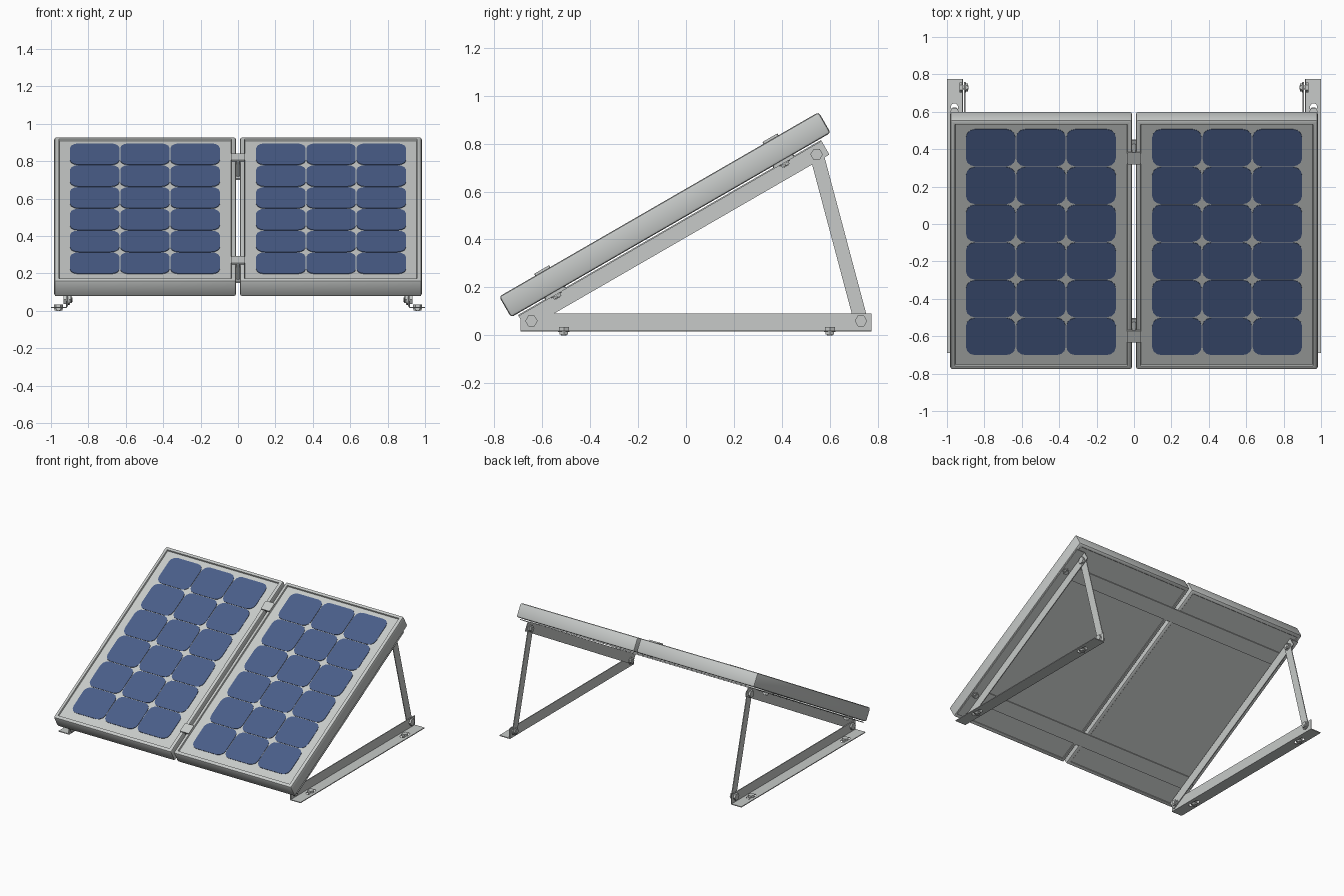
import bpy, bmesh
from math import radians, pi, cos, sin, atan2
from mathutils import Matrix, Vector

cube = bpy.data.objects.get("Cube")
if cube:
    bpy.data.objects.remove(cube, do_unlink=True)


def material(name, rgb):
    m = bpy.data.materials.new(name)
    m.use_nodes = True
    m.diffuse_color = (*rgb, 1)
    m.node_tree.nodes["Principled BSDF"].inputs["Base Color"].default_value = (*rgb, 1)
    return m


METAL = material("light grey metal", (0.57, 0.59, 0.58))
CELL = material("cell blue", (0.068, 0.112, 0.25))

I = Matrix.Identity(4)
FLIP = Matrix.Scale(-1, 4, (1, 0, 0))
ALONG_Y = Matrix(((1, 0, 0), (0, 0, 1), (0, 1, 0))).to_4x4()   # profile in x,z
ALONG_X = Matrix(((0, 0, 1), (1, 0, 0), (0, 1, 0))).to_4x4()   # profile in y,z
# Sloped frame: x across, y up the slope, z out of the glass
TILT = Matrix.Translation((0, -0.73, 0.075)) @ Matrix.Rotation(radians(30), 4, 'X')


def finish(name, bm, mat):
    bmesh.ops.recalc_face_normals(bm, faces=bm.faces)
    me = bpy.data.meshes.new(name)
    bm.to_mesh(me)
    bm.free()
    me.materials.append(mat)
    ob = bpy.data.objects.new(name, me)
    bpy.context.collection.objects.link(ob)
    return ob


def add_prism(bm, pts, lo, hi, mat=I):
    """Extrude a flat outline from lo to hi, then place it with a matrix."""
    a, b = [[bm.verts.new(mat @ Vector((x, y, h))) for x, y in pts] for h in (lo, hi)]
    bm.faces.new(a)
    bm.faces.new(b)
    for i in range(len(a)):
        j = (i + 1) % len(a)
        bm.faces.new((a[i], a[j], b[j], b[i]))


def prism(name, pts, lo, hi, mat=I):
    bm = bmesh.new()
    add_prism(bm, pts, lo, hi, mat)
    return finish(name, bm, METAL)


def rounded(cx, cy, w, h, r, seg):
    """Rectangle outline with rounded corners."""
    pts = []
    for k, (sx, sy) in enumerate(((1, 1), (-1, 1), (-1, -1), (1, -1))):
        for i in range(seg + 1):
            t = (k + i / seg) * pi / 2
            pts.append((cx + sx * (w / 2 - r) + r * cos(t), cy + sy * (h / 2 - r) + r * sin(t)))
    return pts


def ring(cx, cy, r, n):
    return [(cx + r * cos(2 * pi * i / n), cy + r * sin(2 * pi * i / n)) for i in range(n)]


def angle_profile(x, x_out, top, bottom, t, flange_top):
    """L-shaped outline: upright at x, flange reaching out to x_out."""
    if flange_top:
        return [(x, bottom), (x + t, bottom), (x + t, top - t), (x_out, top - t), (x_out, top), (x, top)]
    return [(x, bottom), (x_out, bottom), (x_out, bottom + t), (x + t, bottom + t), (x + t, top), (x, top)]


def bolt(name, cx, cy, inner, outer, mat, r=0.026):
    """Hex head beyond outer, washer and nut beyond inner, shank between."""
    bm = bmesh.new()
    head = 0.014
    add_prism(bm, ring(cx, cy, r, 6), outer, outer + head, mat)
    add_prism(bm, ring(cx, cy, r, 16), inner - 0.004, inner, mat)
    add_prism(bm, ring(cx, cy, r * 0.85, 6), inner - head, inner - 0.004, mat)
    add_prism(bm, ring(cx, cy, r * 0.45, 12), inner - head - 0.003, outer, mat)
    return finish(name, bm, METAL)


LENGTH, DEPTH, GLASS = 1.54, 0.1, 0.09
X_IN, X_OUT = 0.01, 0.983


def panel_frame(name, m):
    bm = bmesh.new()
    size = Matrix.Diagonal((X_OUT - X_IN, LENGTH, DEPTH, 1))
    centre = Matrix.Translation(((X_IN + X_OUT) / 2, LENGTH / 2, DEPTH / 2))
    bmesh.ops.create_cube(bm, size=1, matrix=centre @ size)
    bmesh.ops.bevel(bm, geom=bm.edges[:], offset=0.012, segments=2, profile=0.5, affect='EDGES')
    # Sunken glass bed in front, shallow lip behind
    for side, drop in ((1, DEPTH - GLASS), (-1, 0.003)):
        face = max(bm.faces, key=lambda f: f.normal.z * side * f.calc_area())
        bmesh.ops.inset_region(bm, faces=[face], thickness=0.018)
        bmesh.ops.inset_region(bm, faces=[face], thickness=0.004, depth=-drop)
    bm.transform(m)
    ob = finish(name, bm, METAL)
    bpy.ops.object.select_all(action='DESELECT')
    ob.select_set(True)
    bpy.context.view_layer.objects.active = ob
    bpy.ops.object.shade_smooth_by_angle(angle=radians(35))


def panel_cells(name, m):
    x0, u0, px, pu, gap = 0.095, 0.085, 0.2685, 0.233, 0.005
    bm = bmesh.new()
    for col in range(3):
        for row in range(6):
            pts = rounded(x0 + (col + 0.5) * px, u0 + (row + 0.5) * pu, px - gap, pu - gap, 0.048, 3)
            add_prism(bm, pts, GLASS - 0.002, GLASS + 0.003, m)
    finish(name, bm, CELL)


def cut_slots(ob, m, places):
    """Cut rounded slots through the foot flange and keep the result."""
    bm = bmesh.new()
    for y in places:
        add_prism(bm, rounded(0.96, y, 0.036, 0.09, 0.0179, 6), -0.05, 0.05, m)
    cutter = finish("slot_cutter", bm, METAL)
    cutter.hide_render = True
    mod = ob.modifiers.new("slots", 'BOOLEAN')
    mod.operation, mod.object, mod.solver = 'DIFFERENCE', cutter, 'EXACT'
    dg = bpy.context.evaluated_depsgraph_get()
    ob.data = bpy.data.meshes.new_from_object(ob.evaluated_get(dg))
    ob.modifiers.clear()
    bpy.data.objects.remove(cutter, do_unlink=True)


T = 0.006                     # sheet thickness of the brackets
BASE_X, BAR_X, LEG_X = 0.914, 0.908, 0.902
TOP_PIN, REAR_PIN, FRONT_PIN = (0.545, 0.755), (0.73, 0.06), (-0.645, 0.06)
STRAPS = (0.21, 1.31)         # strap positions up the slope
FEET = (-0.51, 0.6)

for side, s in (("left", I), ("right", FLIP)):
    tilt = s @ TILT
    panel_frame(side + "_panel_frame", tilt)
    panel_cells(side + "_solar_cells", tilt)

    # Foot rail with slotted flange
    base = prism(side + "_base_rail", angle_profile(BASE_X, 1.0, 0.09, 0.015, T, False),
                 -0.69, 0.775, s @ ALONG_Y)
    cut_slots(base, s, FEET)

    # Sloping rail under the panel
    prism(side + "_panel_rail", angle_profile(BAR_X, 0.978, -0.006, -0.076, T, True),
          0.03, 1.49, tilt @ ALONG_Y)

    # Rear strut: flat bar with rounded ends
    (y0, z0), (y1, z1) = REAR_PIN, TOP_PIN
    d = Vector((y1 - y0, z1 - z0))
    place = (s @ Matrix.Translation((0, (y0 + y1) / 2, (z0 + z1) / 2))
             @ Matrix.Rotation(atan2(d.y, d.x), 4, 'X') @ ALONG_X)
    prism(side + "_rear_strut", rounded(0, 0, d.length + 0.058, 0.058, 0.028, 5),
          LEG_X, LEG_X + T, place)

    # Pivot bolts
    for label, (y, z), inner, outer in (("top", TOP_PIN, LEG_X, BASE_X),
                                        ("rear", REAR_PIN, LEG_X, BASE_X + T),
                                        ("front", FRONT_PIN, BAR_X, BASE_X + T)):
        bolt(f"{side}_{label}_pivot_bolt", y, z, inner, outer, s @ ALONG_X)

    # Ground bolts and strap bolts
    for i, y in enumerate(FEET):
        bolt(f"{side}_foot_bolt_{i + 1}", 0.96, y, 0.017, 0.021, s, 0.024)
    for i, u in enumerate(STRAPS):
        bolt(f"{side}_strap_bolt_{i + 1}", 0.948, u, -0.012, 0.0, tilt, 0.024)

# Cross straps behind the panels and clamps in the gap between them
for i, u in enumerate(STRAPS):
    prism(f"cross_strap_{i + 1}", rounded(0, u, 1.95, 0.1, 0.012, 2), -0.006, 0.004, TILT)
    bm = bmesh.new()
    add_prism(bm, rounded(0, u, 0.074, 0.072, 0.006, 2), DEPTH - 0.001, DEPTH + 0.009, TILT)
    add_prism(bm, rounded(0, u, 0.02, 0.06, 0.004, 1), 0, DEPTH, TILT)
    finish(f"middle_clamp_{i + 1}", bm, METAL)
